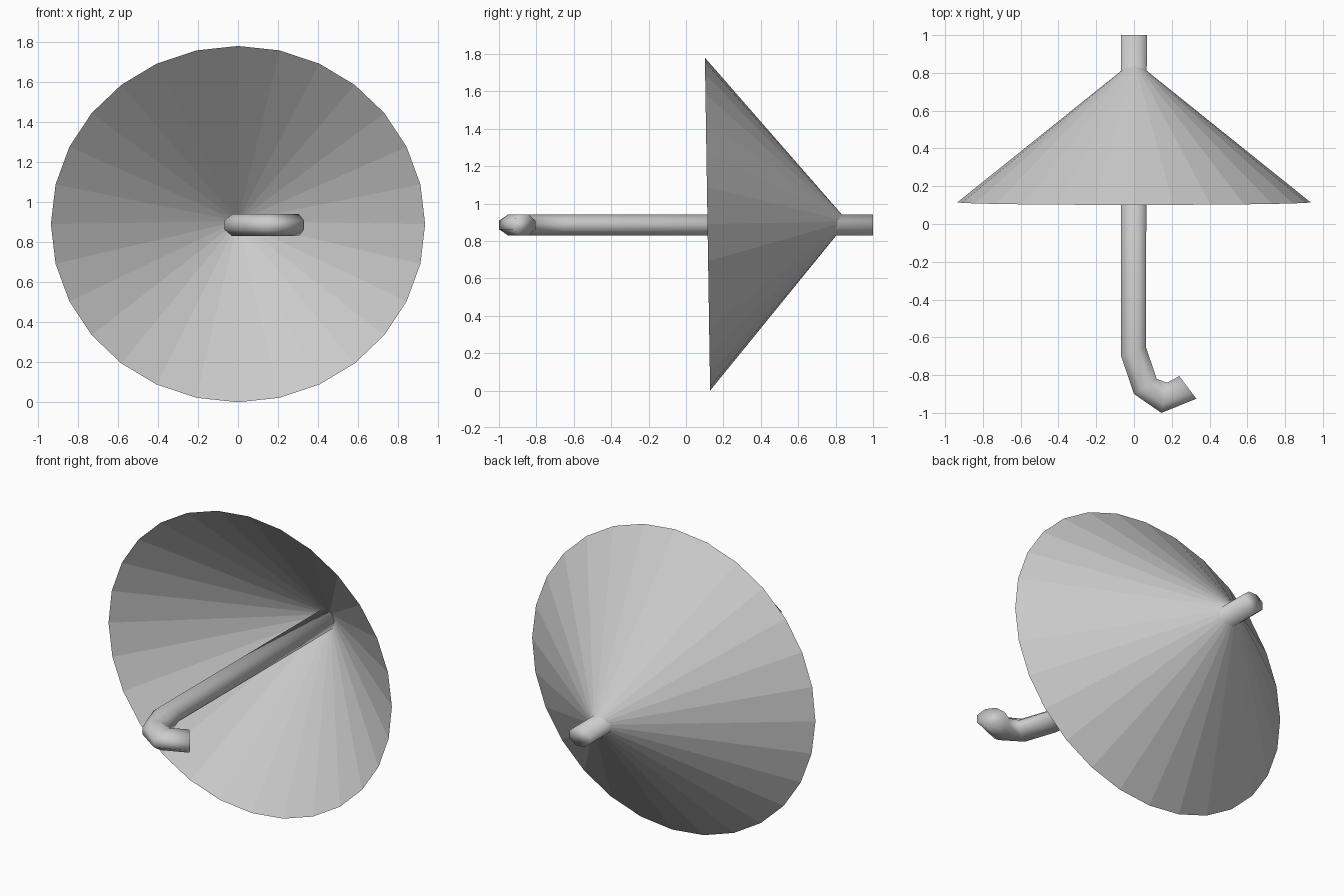
import bpy
from math import sin, cos, pi

if "Cube" in bpy.data.objects:
    bpy.data.objects.remove(bpy.data.objects["Cube"])


def make_object(name, verts, faces, smooth):
    mesh = bpy.data.meshes.new(name)
    mesh.from_pydata(verts, [], faces)
    mesh.update()
    for p in mesh.polygons:
        p.use_smooth = smooth
    obj = bpy.data.objects.new(name, mesh)
    bpy.context.collection.objects.link(obj)
    return obj


# Canopy: open faceted cone, slightly tilted rim
N = 28
rim = [(0.935 * sin(2 * pi * i / N),
        0.115 - 0.014 * cos(2 * pi * i / N),
        0.89 + 0.89 * cos(2 * pi * i / N)) for i in range(N)]
make_object("canopy", rim + [(0, 0.865, 0.905)],
            [(i, (i + 1) % N, N) for i in range(N)], False)

# Pole and hooked handle: octagonal tube, each ring set by its outer and inner edge (x, y)
sections = [
    ((-0.068, 1.0), (0.068, 1.0)),
    ((-0.068, -0.70), (0.063, -0.65)),
    ((0.0, -0.90), (0.12, -0.82)),
    ((0.145, -1.0), (0.175, -0.84)),
    ((0.33, -0.925), (0.24, -0.805)),
]
S = 8
POLE_Z, HALF_Z = 0.885, 0.055
k = cos(pi / S)
verts, faces = [], []
for (ox, oy), (ix, iy) in sections:
    for j in range(S):
        a = 2 * pi * (j + 0.5) / S
        c, s = cos(a) / k / 2, sin(a) / k
        verts.append(((ox + ix) / 2 + (ix - ox) * c,
                      (oy + iy) / 2 + (iy - oy) * c,
                      POLE_Z + HALF_Z * s))
for r in range(len(sections) - 1):
    for j in range(S):
        n = (j + 1) % S
        faces.append((r * S + j, r * S + n, (r + 1) * S + n, (r + 1) * S + j))
last = (len(sections) - 1) * S
faces.append(tuple(reversed(range(S))))
faces.append(tuple(range(last, last + S)))
pole = make_object("pole_and_handle", verts, faces, True)
pole.data.flip_normals()
import bmesh
bm = bmesh.new()
bm.from_mesh(pole.data)
bmesh.ops.recalc_face_normals(bm, faces=bm.faces)
bm.to_mesh(pole.data)
bm.free()
